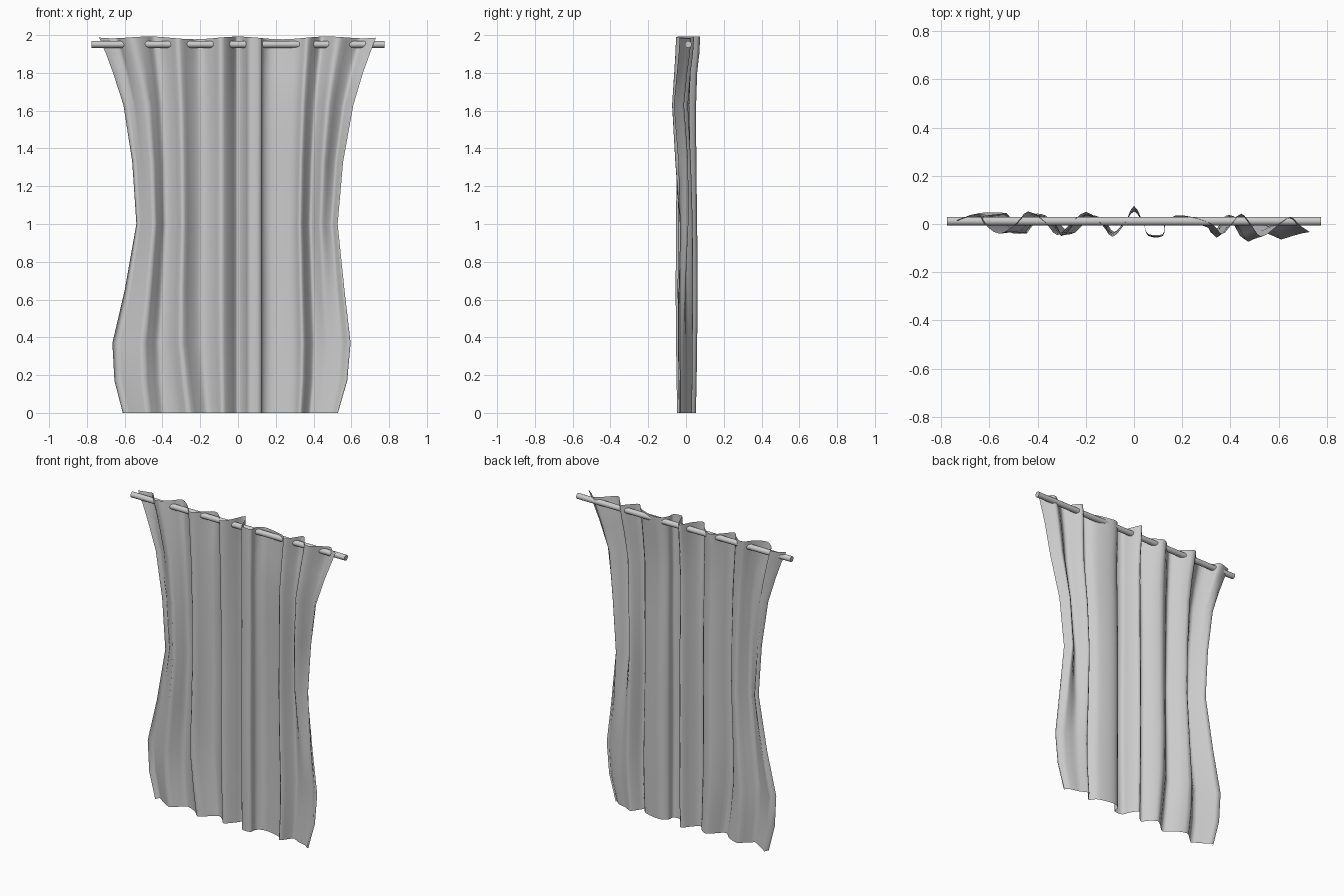
import bpy, bmesh, math
from mathutils import Vector

cube = bpy.data.objects.get("Cube")
if cube:
    bpy.data.objects.remove(cube, do_unlink=True)


def make_material(name, value):
    mat = bpy.data.materials.new(name)
    mat.use_nodes = True
    color = (value, value, value, 1)
    mat.diffuse_color = color
    mat.node_tree.nodes["Principled BSDF"].inputs["Base Color"].default_value = color
    return mat


grey = make_material("soft grey", 0.6)

# Pleats along the top hem: x, y; the cloth weaves behind and in front of the rod
PLEATS = [(-.735, .015), (-.65, .043), (-.62, 0), (-.56, -.04), (-.49, 0),
          (-.44, .052), (-.37, .008), (-.32, -.045), (-.265, 0),
          (-.2, .05), (-.135, 0), (-.09, -.053), (-.04, 0), (0, .075),
          (.04, 0), (.06, -.045), (.122, -.045), (.13, 0), (.17, .035),
          (.24, .03), (.325, 0), (.365, -.04), (.405, 0), (.445, .045),
          (.485, 0), (.53, -.05), (.6, 0), (.65, .03), (.685, 0), (.73, -.03)]

# Rows of cloth: height, left edge scale, right edge scale, fold depth
ROWS = [(1.985, 1, 1, 1), (1.9, .95, .955, 1), (1.8, .9, .905, .97),
        (1.63, .825, .835, .95), (1.33, .762, .76, .97), (1, .732, .72, 1.05),
        (.65, .816, .77, 1.1), (.37, .905, .815, 1.05), (.17, .89, .79, 1),
        (0, .83, .722, .93)]

# Folds that open out lower down: start point, end point, top height, span, strength
OPENINGS = [((-.735, .055), (-.53, -.04), 1.95, .4, 1),
            ((-.2, .05), (0, .075), 1.8, .6, .15),
            ((.445, .045), (.73, -.045), 1.25, .75, .85)]


def ramp(z, top, span):
    return max(0, min(1, (top - z) / span))


def smooth_path(points, steps):
    """Resample the points with a Catmull-Rom curve."""
    pts = [Vector(p) for p in points]
    pts = [pts[0]] + pts + [pts[-1]]
    out = []
    for a, b, c, d in zip(pts, pts[1:], pts[2:], pts[3:]):
        for i in range(steps):
            t = i / steps
            out.append(b + (c - a) * (t / 2)
                       + (2 * a - 5 * b + 4 * c - d) * (t * t / 2)
                       + (3 * b - a - 3 * c + d) * (t ** 3 / 2))
    return out + [pts[-1]]


def cloth_point(p, row):
    z, left, right, depth = row
    t = min(abs(p.x) / .735, 1)
    scale = left if p.x < 0 else right
    x = p.x * (1 + (scale - 1) * t ** 1.4)
    # The left folds swing inward near the hem
    x += .045 * math.exp(-((p.x + .28) / .14) ** 2) * ramp(z, .45, .45)
    y = p.y
    for (xa, ya), (xb, yb), top, span, strength in OPENINGS:
        if xa <= p.x <= xb:
            line = ya + (yb - ya) * (p.x - xa) / (xb - xa)
            y += (line - y) * strength * ramp(z, top, span)
    # Back crests soften below the rod, except along the left edge
    if y > 0 and p.x > -.56:
        y *= 1 - .25 * ramp(z, 1.95, .2)
    y *= depth
    # The right side billows forward up high
    y -= .035 * max(p.x, 0) / .7 * math.exp(-((z - 1.6) / .25) ** 2)
    if z > 1.95:
        z += .007 * math.cos(p.x * 13.5) + .008 * t ** 6
    return x, y, z


# Curtain
bm = bmesh.new()
path = smooth_path(PLEATS, 3)
grid = [[bm.verts.new(cloth_point(p, row)) for p in path] for row in ROWS]
for upper, lower in zip(grid, grid[1:]):
    for i in range(len(path) - 1):
        bm.faces.new((upper[i], lower[i], lower[i + 1], upper[i + 1]))
for face in bm.faces:
    face.smooth = True
mesh = bpy.data.meshes.new("curtain")
bm.to_mesh(mesh)
bm.free()
curtain = bpy.data.objects.new("curtain", mesh)
bpy.context.collection.objects.link(curtain)
mesh.materials.append(grey)

# Rod
bpy.ops.mesh.primitive_cylinder_add(vertices=20, radius=.018, depth=1.55,
                                    location=(0, .012, 1.951),
                                    rotation=(0, math.pi / 2, 0))
rod = bpy.context.object
rod.name = "curtain_rod"
rod.data.materials.append(grey)
bpy.ops.object.shade_smooth_by_angle(angle=math.radians(40))
